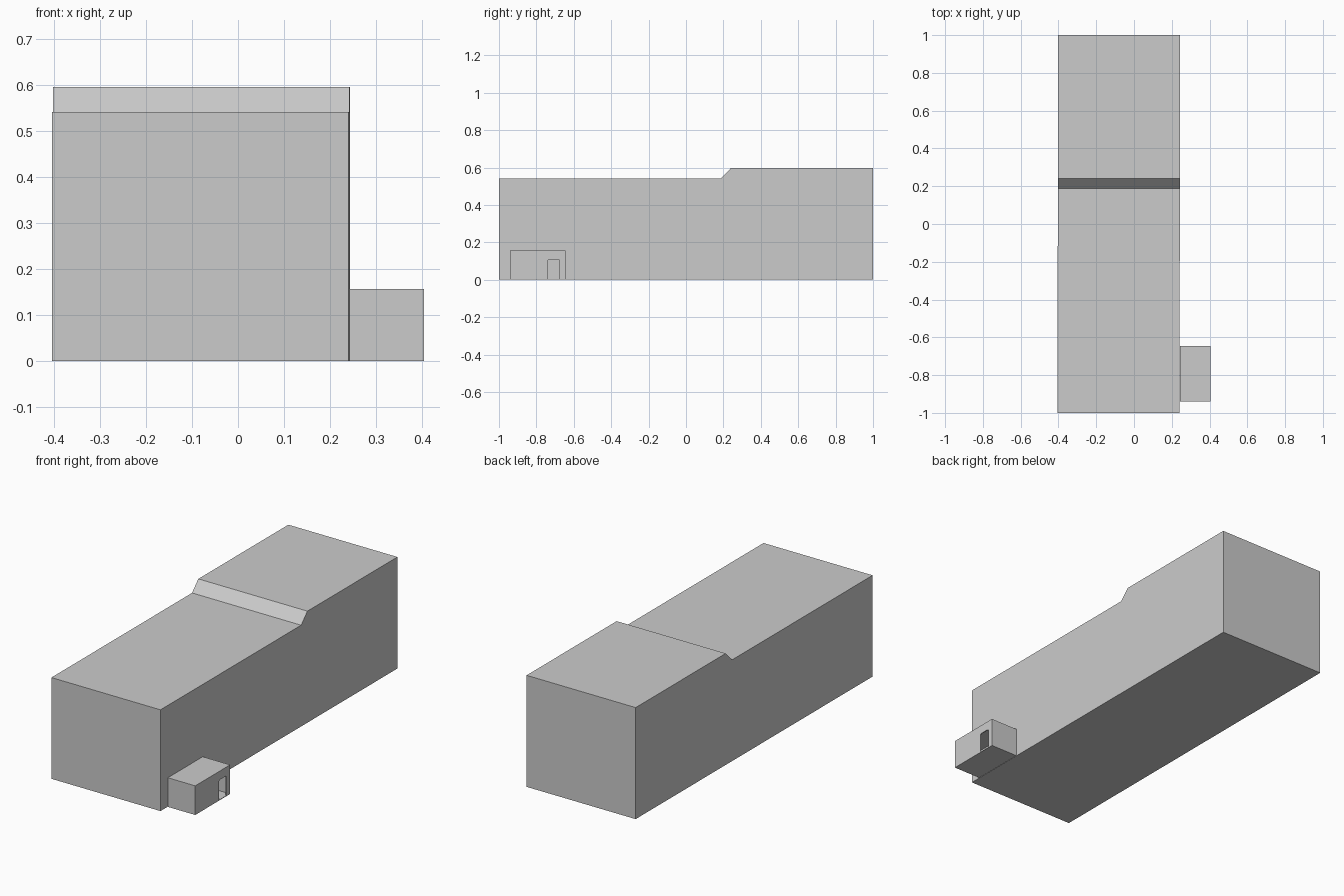
import bpy, bmesh

if "Cube" in bpy.data.objects:
    bpy.data.objects.remove(bpy.data.objects["Cube"])

grey = bpy.data.materials.new("light grey")
grey.diffuse_color = (0.6, 0.6, 0.6, 1)
grey.use_nodes = True
grey.node_tree.nodes["Principled BSDF"].inputs["Base Color"].default_value = grey.diffuse_color


def prism(name, profile, x0, x1, shear=0.0):
    """Extrude a (y, z) profile along x, drifting sideways with y."""
    bm = bmesh.new()
    rings = [[bm.verts.new((x + shear * y, y, z)) for y, z in profile] for x in (x0, x1)]
    n = len(profile)
    bm.faces.new(rings[0])
    bm.faces.new(rings[1])
    for i in range(n):
        j = (i + 1) % n
        bm.faces.new((rings[0][i], rings[0][j], rings[1][j], rings[1][i]))
    bmesh.ops.recalc_face_normals(bm, faces=bm.faces)
    mesh = bpy.data.meshes.new(name)
    bm.to_mesh(mesh)
    bm.free()
    mesh.materials.append(grey)
    obj = bpy.data.objects.new(name, mesh)
    bpy.context.collection.objects.link(obj)
    return obj


def rect(y0, y1, z0, z1):
    return [(y0, z0), (y1, z0), (y1, z1), (y0, z1)]


def cut(target, cutter):
    cutter.hide_render = True
    cutter.hide_viewport = True
    mod = target.modifiers.new(cutter.name, 'BOOLEAN')
    mod.operation = 'DIFFERENCE'
    mod.solver = 'EXACT'
    mod.object = cutter


# Main hall with a sloped step up to the taller rear
prism("main_hall", [(-1, 0), (1, 0), (1, 0.597), (0.24, 0.597), (0.187, 0.542), (-1, 0.542)],
      -0.4035, 0.2425, 0.0015)

# Small hollow side annex
annex = prism("side_annex", rect(-0.94, -0.645, 0, 0.156), 0.243, 0.405)
cut(annex, prism("annex_room_cutter", rect(-0.935, -0.65, 0.003, 0.151), 0.248, 0.4))

# Doorway with slightly clipped top corners
cut(annex, prism("doorway_cutter",
                 [(-0.737, 0.003), (-0.675, 0.003), (-0.675, 0.104), (-0.681, 0.109),
                  (-0.731, 0.109), (-0.737, 0.104)], 0.39, 0.42))
